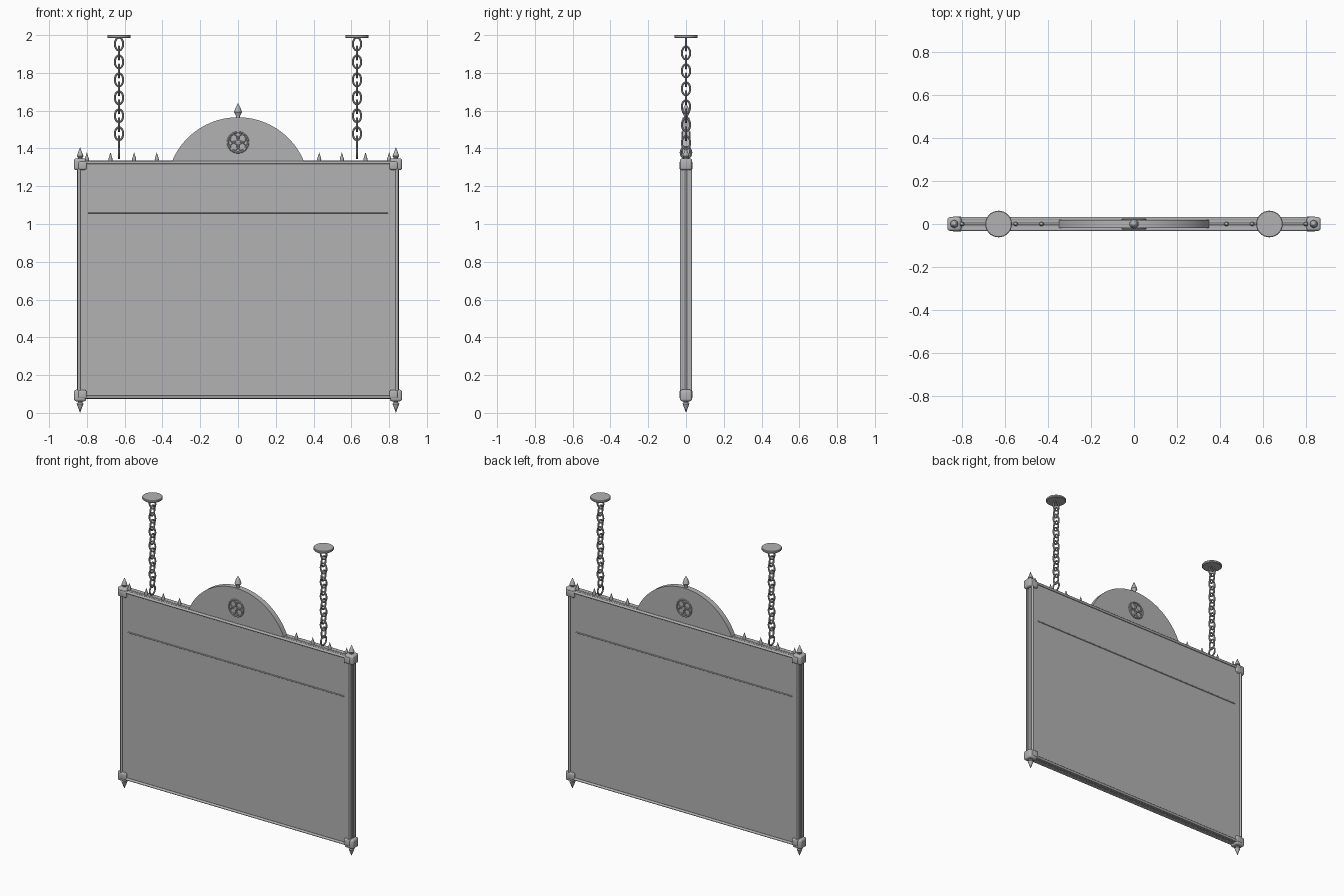
import bpy, bmesh, math
from mathutils import Vector, Matrix

if "Cube" in bpy.data.objects:
    bpy.data.objects.remove(bpy.data.objects["Cube"])

grey = bpy.data.materials.new("iron_grey")
grey.diffuse_color = (0.45, 0.45, 0.45, 1)
grey.use_nodes = True
grey.node_tree.nodes["Principled BSDF"].inputs["Base Color"].default_value = grey.diffuse_color


def finish(ob, name, smooth=True):
    ob.name = name
    ob.data.materials.append(grey)
    if smooth:
        bpy.ops.object.select_all(action='DESELECT')
        ob.select_set(True)
        bpy.context.view_layer.objects.active = ob
        bpy.ops.object.shade_smooth_by_angle(angle=math.radians(35))
    return ob


def from_bmesh(bm, name, smooth=True):
    bmesh.ops.recalc_face_normals(bm, faces=bm.faces)
    me = bpy.data.meshes.new(name)
    bm.to_mesh(me)
    bm.free()
    ob = bpy.data.objects.new(name, me)
    bpy.context.collection.objects.link(ob)
    return finish(ob, name, smooth)


def box(name, loc, size, bevel=0.0):
    bm = bmesh.new()
    bmesh.ops.create_cube(bm, size=1, matrix=Matrix.Translation(loc) @ Matrix.Diagonal((*size, 1)))
    if bevel:
        bmesh.ops.bevel(bm, geom=bm.edges[:], offset=bevel, segments=3, profile=0.5, affect='EDGES')
    return from_bmesh(bm, name, bevel > 0)


def rod(name, a, b, r):
    a, b = Vector(a), Vector(b)
    bm = bmesh.new()
    rot = (b - a).to_track_quat('Z', 'Y').to_matrix().to_4x4()
    bmesh.ops.create_cone(bm, cap_ends=True, segments=16, radius1=r, radius2=r, depth=(b - a).length,
                          matrix=Matrix.Translation((a + b) / 2) @ rot)
    return from_bmesh(bm, name)


def lathe(name, x, profile, seg=16):
    """Turn a (radius, z) profile about a vertical axis at x."""
    bm = bmesh.new()
    vs = [bm.verts.new((x + r, 0, z)) for r, z in profile]
    es = [bm.edges.new(p) for p in zip(vs, vs[1:])]
    bmesh.ops.spin(bm, geom=vs + es, cent=(x, 0, 0), axis=(0, 0, 1), angle=math.tau, steps=seg)
    bmesh.ops.remove_doubles(bm, verts=bm.verts, dist=1e-5)
    return from_bmesh(bm, name)


def link(name, center, rx, rz, r, turned=False):
    """Oval ring standing upright; turned rings face sideways."""
    bpy.ops.mesh.primitive_torus_add(major_segments=24, minor_segments=8, major_radius=1, minor_radius=0.2)
    ob = bpy.context.object
    n, m = 24, 8
    for i, v in enumerate(ob.data.vertices):
        a, b = math.tau * (i // m) / n, math.tau * (i % m) / m
        p = Vector(((rx + r * math.cos(b)) * math.cos(a), r * math.sin(b), (rz + r * math.cos(b)) * math.sin(a)))
        if turned:
            p = Vector((-p.y, p.x, p.z))
        v.co = p + Vector(center)
    return finish(ob, name)


def disc(name, center, r, depth, seg=32):
    c, h = Vector(center), Vector((0, depth / 2, 0))
    bm = bmesh.new()
    bmesh.ops.create_cone(bm, cap_ends=True, segments=seg, radius1=r, radius2=r, depth=depth,
                          matrix=Matrix.Translation(c) @ Matrix.Rotation(math.pi / 2, 4, 'X'))
    return from_bmesh(bm, name)


# Board
box("panel", (0, 0, 0.705), (1.67, 0.044, 1.245))
for s in (-1, 1):
    rod("divider_bar", (-0.795, s * 0.022, 1.06), (0.795, s * 0.022, 1.06), 0.004)

# Frame: flat core strips with a rounded rod along each edge
for s in (-1, 1):
    box("side_strip", (s * 0.838, 0, 0.705), (0.018, 0.036, 1.22))
    rod("side_rod_middle", (s * 0.846, 0, 0.09), (s * 0.846, 0, 1.32), 0.006)
    for y in (-0.024, 0.024):
        rod("side_rod", (s * 0.841, y, 0.09), (s * 0.841, y, 1.32), 0.008)
for z, d in ((0.083, -1), (1.325, 1)):
    box("rail_strip", (0, 0, z), (1.66, 0.04, 0.014))
    rod("rail_rod_middle", (-0.83, 0, z + d * 0.004), (0.83, 0, z + d * 0.004), 0.006)
    for y in (-0.025, 0.025):
        rod("rail_rod", (-0.83, y, z), (0.83, y, z), 0.008)

# Corner blocks with small face plates and finials
for s in (-1, 1):
    for z, d in ((0.092, -1), (1.316, 1)):
        box("corner_block", (s * 0.836, 0, z), (0.065, 0.064, 0.062), 0.012)
        box("corner_plate", (s * 0.823, 0, z - d * 0.006), (0.042, 0.070, 0.042), 0.006)
        e = z + d * 0.028
        h = 0.062 if d > 0 else 0.064
        lathe("corner_finial", s * 0.836,
              [(0, e), (0.012, e), (0.012, e + d * 0.008), (0.018, e + d * 0.016),
               (0.011, e + d * 0.034), (0, e + d * h)])
    # Small spikes along the top rail
    for x in (0.43, 0.55, 0.675, 0.80):
        lathe("rail_spike", s * x, [(0, 1.33), (0.009, 1.33), (0.011, 1.343), (0.006, 1.36), (0, 1.38)], 10)

# Arched crest
R, cz, half = 0.378, 1.187, math.asin(0.35 / 0.378)
arc = [(R * math.sin(half * (i / 20 - 1)), cz + R * math.cos(half * (i / 20 - 1))) for i in range(41)]
bm = bmesh.new()
face = bm.faces.new([bm.verts.new((x, -0.018, z)) for x, z in arc])
ext = bmesh.ops.extrude_face_region(bm, geom=[face])
bmesh.ops.translate(bm, vec=(0, 0.036, 0), verts=[g for g in ext["geom"] if isinstance(g, bmesh.types.BMVert)])
from_bmesh(bm, "crest")
lathe("crest_finial", 0, [(0, 1.555), (0.012, 1.555), (0.010, 1.572), (0.021, 1.592), (0.013, 1.615), (0, 1.642)])

# Four-lobed medallion on both faces of the crest
for s in (-1, 1):
    link("medallion_ring", (0, s * 0.020, 1.432), 0.054, 0.054, 0.005)
    for k in range(4):
        a = math.pi / 4 + k * math.pi / 2
        c = (0.032 * math.cos(a), s * 0.020, 1.432 + 0.032 * math.sin(a))
        link("medallion_lobe", c, 0.020, 0.020, 0.004)
    disc("medallion_boss", (0, s * 0.020, 1.432), 0.010, 0.012, 16)

# Hanging chains and ceiling plates
for s in (-1, 1):
    x = s * 0.63
    lathe("ceiling_plate", x, [(0, 1.984), (0.058, 1.984), (0.062, 1.988), (0.062, 1.997), (0.059, 2.0), (0, 2.0)], 32)
    for i in range(12):
        link("chain_link", (x, 0, 1.953 - i * 0.0475), 0.022, 0.034, 0.0055, i % 2 == 1)
    link("anchor_ring", (x, 0, 1.378), 0.028, 0.030, 0.0055, True)
